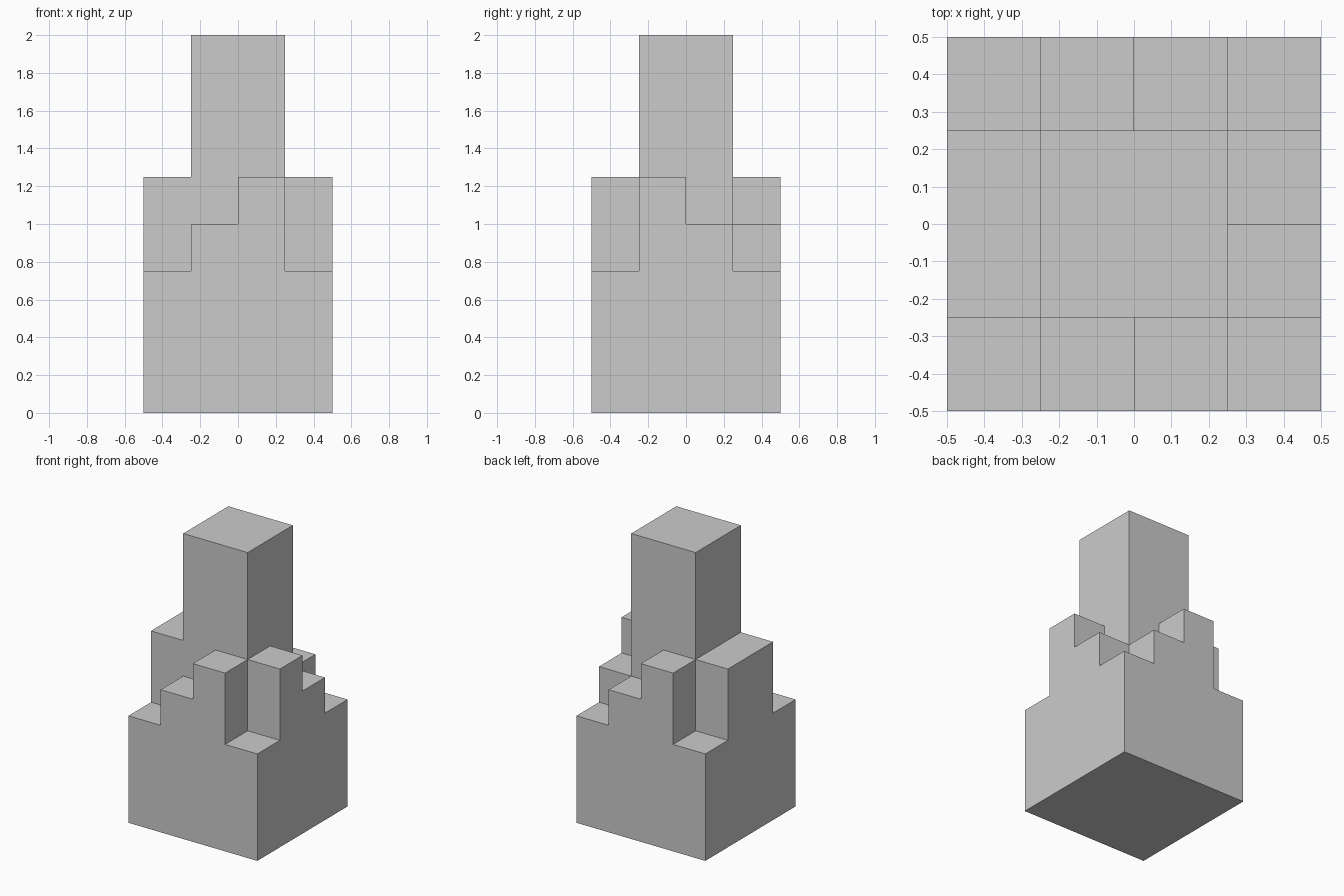
import bpy, bmesh, math
from mathutils import Vector

if "Cube" in bpy.data.objects:
    bpy.data.objects.remove(bpy.data.objects["Cube"])

U = 0.25  # every step of the model is a multiple of this unit

# Parts as (x0, x1, y0, y1, top) in units, all standing on the ground
parts = [
    (-2, 2, -2, 2, 3),    # base
    (-1, 1, -1, 1, 8),    # central tower
    (-1, 0, -2, -1, 4),   # front low step
    (0, 1, -2, -1, 5),    # front high step
    (1, 2, -1, 0, 5),     # right high step
    (1, 2, 0, 1, 4),      # right low step
    (0, 1, 1, 2, 4),      # back low step
    (-1, 0, 1, 2, 5),     # back high step
    (-2, -1, -1, 1, 5),   # left full-width step
]

# Merge the parts into one set of filled unit cells
filled = {(x, y, z)
          for x0, x1, y0, y1, top in parts
          for x in range(x0, x1) for y in range(y0, y1) for z in range(top)}

# Outer skin: one quad wherever a filled cell meets air
bm = bmesh.new()
for cell in filled:
    for axis in range(3):
        for side in (-1, 1):
            n = Vector((0, 0, 0))
            n[axis] = side
            if tuple(int(c + d) for c, d in zip(cell, n)) in filled:
                continue
            a = Vector((0, 0, 0))
            a[(axis + 1) % 3] = 1
            b = n.cross(a)
            mid = Vector(cell) + Vector((0.5, 0.5, 0.5)) + n * 0.5
            bm.faces.new([bm.verts.new((mid + (a * i + b * j) * 0.5) * U)
                          for i, j in ((-1, -1), (1, -1), (1, 1), (-1, 1))])

# Weld the skin and join coplanar quads into clean flat faces
bmesh.ops.remove_doubles(bm, verts=bm.verts, dist=0.001)
bmesh.ops.dissolve_limit(bm, angle_limit=math.radians(1),
                         verts=bm.verts, edges=bm.edges)
bmesh.ops.recalc_face_normals(bm, faces=bm.faces)

mesh = bpy.data.meshes.new("stepped_tower")
bm.to_mesh(mesh)
bm.free()
bpy.context.collection.objects.link(bpy.data.objects.new("stepped_tower", mesh))
